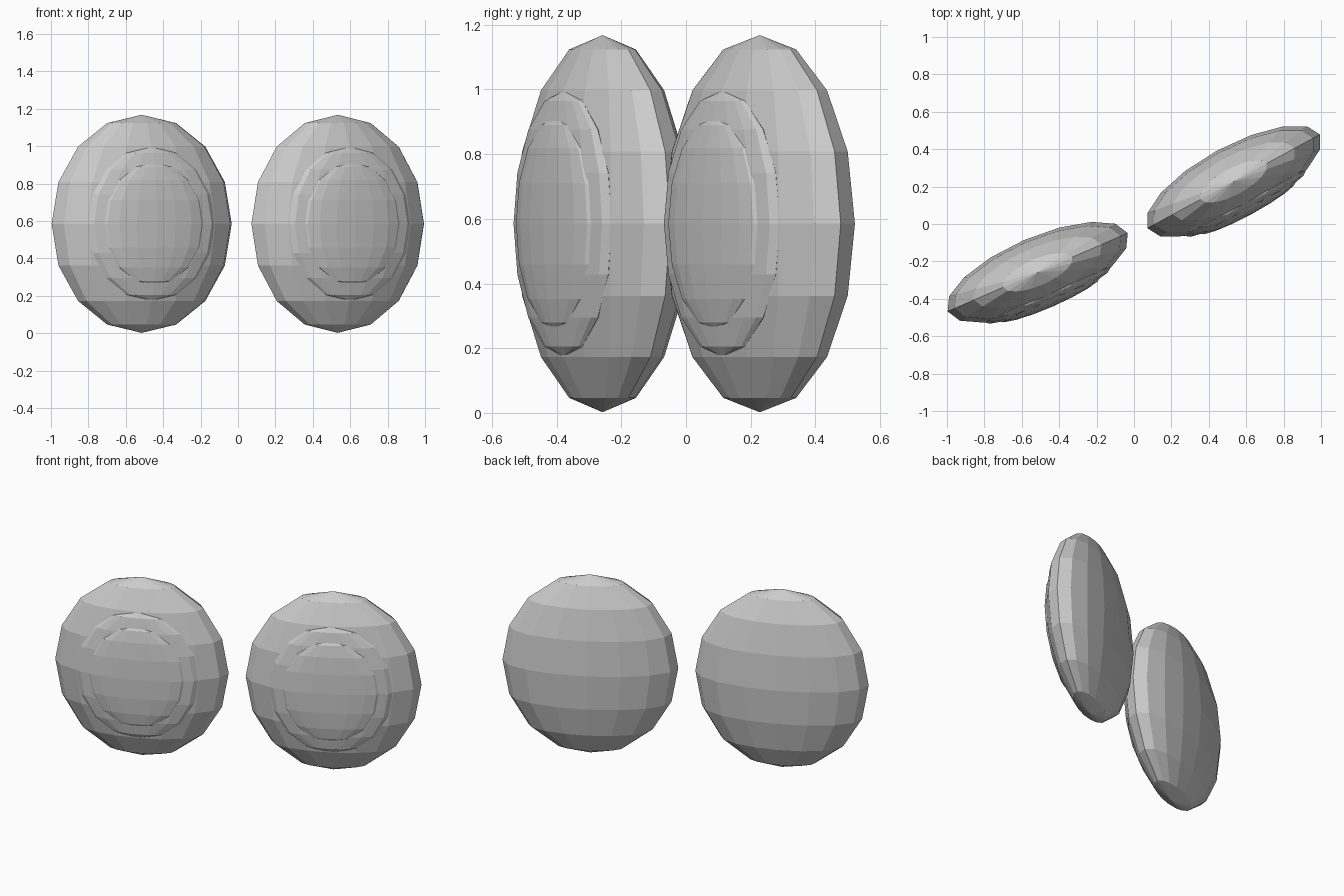
import bpy
import math
from mathutils import Matrix

# Remove the default cube
cube = bpy.data.objects.get("Cube")
if cube:
    bpy.data.objects.remove(cube, do_unlink=True)

# One plain grey for everything
grey = bpy.data.materials.new("plain grey")
grey.use_nodes = True
colour = (0.6, 0.6, 0.6, 1)
grey.diffuse_color = colour
grey.node_tree.nodes["Principled BSDF"].inputs["Base Color"].default_value = colour


def flat_ball(name, radii, forward, centre, turn):
    """Faceted ellipsoid pushed forward along its own front, then turned about z."""
    bpy.ops.mesh.primitive_uv_sphere_add(segments=16, ring_count=8, radius=1)
    ball = bpy.context.object
    ball.name = name
    ball.data.transform(Matrix.Translation((0, -forward, 0)) @ Matrix.Diagonal((*radii, 1)))
    ball.location = centre
    ball.rotation_euler.z = math.radians(turn)
    ball.data.materials.append(grey)
    bpy.ops.object.shade_flat()


# Each layer: name, radii, forward offset
layers = (
    ("eyeball", (0.525, 0.187, 0.583), 0),
    ("iris", (0.371, 0.055, 0.411), 0.13),
    ("pupil", (0.298, 0.045, 0.33), 0.155),
)

# The two eyes, turned slightly differently
for side, centre, turn in (("right", (-0.515, -0.258, 0.585), 23.5),
                           ("left", (0.533, 0.228, 0.585), 28.5)):
    for part, radii, forward in layers:
        flat_ball(f"{side}_{part}", radii, forward, centre, turn)
